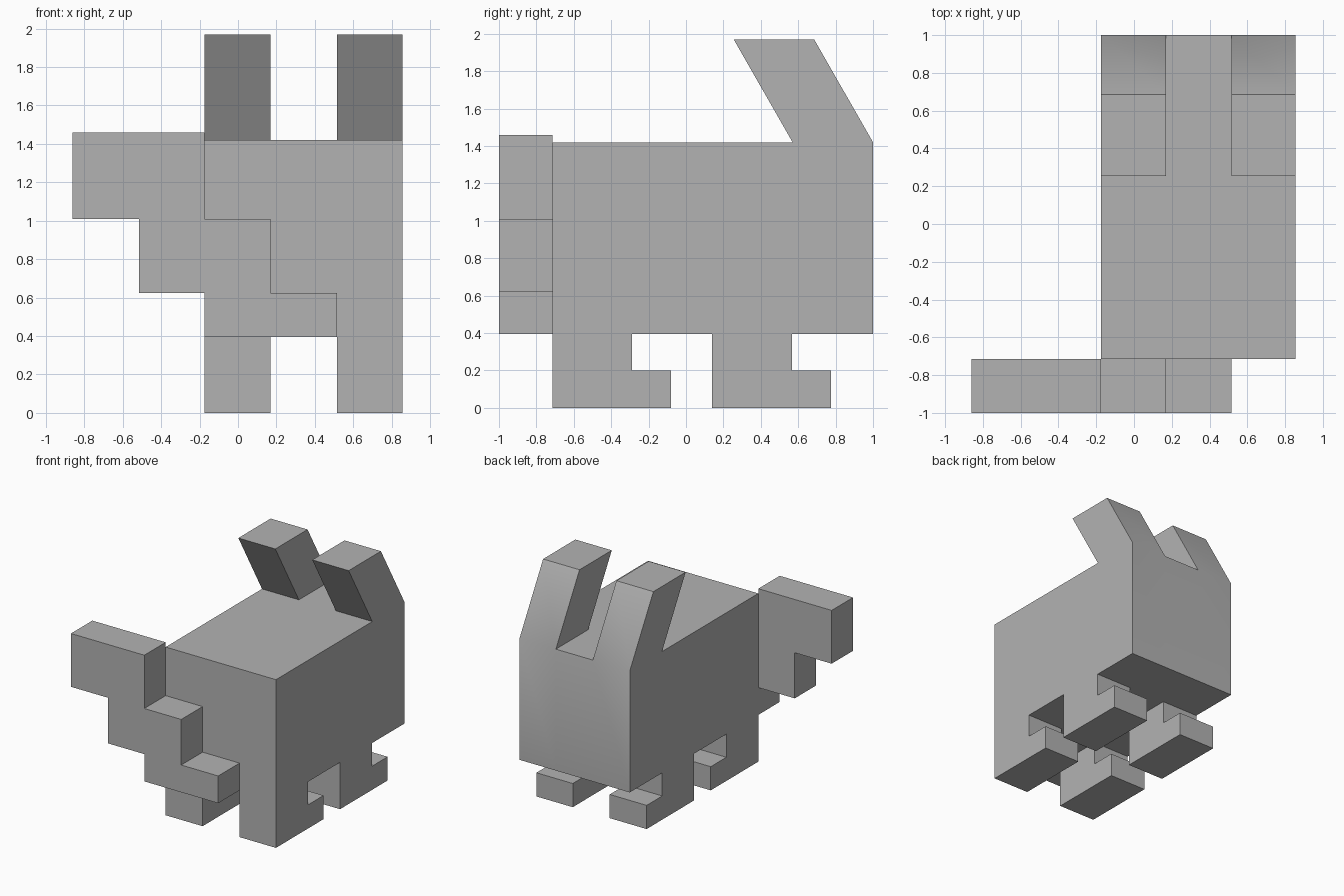
import bpy
import bmesh
from mathutils import Vector

cube = bpy.data.objects.get("Cube")
if cube:
    bpy.data.objects.remove(cube, do_unlink=True)

# One plain grey for every part
GREY = (0.45, 0.45, 0.45, 1.0)
grey = bpy.data.materials.new("plain_grey")
grey.use_nodes = True
grey.diffuse_color = GREY
grey.node_tree.nodes["Principled BSDF"].inputs["Base Color"].default_value = GREY

# Shared sizes
LEFT, RIGHT = 0.855, -0.175
INNER_LEFT, INNER_RIGHT = 0.515, 0.17
FRONT, BACK = -0.715, 1.0
BELLY, TOP = 0.395, 1.42


def finish(name, bm):
    bmesh.ops.recalc_face_normals(bm, faces=bm.faces[:])
    mesh = bpy.data.meshes.new(name)
    bm.to_mesh(mesh)
    bm.free()
    mesh.materials.append(grey)
    obj = bpy.data.objects.new(name, mesh)
    bpy.context.collection.objects.link(obj)
    return obj


def extrude_profile(name, points, offset):
    bm = bmesh.new()
    face = bm.faces.new([bm.verts.new(p) for p in points])
    result = bmesh.ops.extrude_face_region(bm, geom=[face], use_keep_orig=True)
    moved = [g for g in result["geom"] if isinstance(g, bmesh.types.BMVert)]
    bmesh.ops.translate(bm, verts=moved, vec=offset)
    return finish(name, bm)


# Body block, with two slanted prongs drawn up from its back corners
bm = bmesh.new()
bmesh.ops.create_cube(bm, size=1)
low, high = Vector((RIGHT, FRONT, BELLY)), Vector((LEFT, BACK, TOP))
bmesh.ops.scale(bm, vec=high - low, verts=bm.verts[:])
bmesh.ops.translate(bm, vec=(low + high) / 2, verts=bm.verts[:])
for spot, normal in (((INNER_LEFT, 0, 0), (1, 0, 0)),
                     ((INNER_RIGHT, 0, 0), (1, 0, 0)),
                     ((0, 0.57, 0), (0, 1, 0))):
    bmesh.ops.bisect_plane(bm, geom=bm.verts[:] + bm.edges[:] + bm.faces[:],
                           plane_co=spot, plane_no=normal)
bm.normal_update()
corners = []
for f in bm.faces:
    c = f.calc_center_median()
    outer = c.x > INNER_LEFT or c.x < INNER_RIGHT
    if f.normal.z > 0.9 and c.y > 0.57 and outer:
        corners.append(f)
prongs = bmesh.ops.extrude_discrete_faces(bm, faces=corners)["faces"]
bmesh.ops.translate(bm, verts=[v for f in prongs for v in f.verts],
                    vec=(0, -0.315, 0.55))
bmesh.ops.remove_doubles(bm, verts=bm.verts[:], dist=0.0001)
body = finish("body", bm)
bpy.context.view_layer.objects.active = body
body.select_set(True)
bpy.ops.object.shade_smooth_by_angle(angle=0.6)

# Stepped front piece, running diagonally down across the front
steps = [(-0.86, 1.01), (-0.515, 1.01), (-0.515, 0.625), (RIGHT, 0.625),
         (RIGHT, BELLY), (INNER_LEFT, BELLY), (INNER_LEFT, 0.625),
         (INNER_RIGHT, 0.625), (INNER_RIGHT, 1.01), (RIGHT, 1.01),
         (RIGHT, 1.46), (-0.86, 1.46)]
extrude_profile("stepped_front", [(x, -1.0, z) for x, z in steps],
                (0, FRONT + 1.0, 0))

# Four L-shaped legs, feet pointing back
for end, y in (("front", FRONT), ("rear", 0.14)):
    leg = [(y, 0), (y + 0.635, 0), (y + 0.635, 0.2), (y + 0.427, 0.2),
           (y + 0.427, BELLY), (y, BELLY)]
    for side, x0, x1 in (("right", RIGHT, INNER_RIGHT),
                         ("left", INNER_LEFT, LEFT)):
        extrude_profile(f"{end}_{side}_leg", [(x0, a, z) for a, z in leg],
                        (x1 - x0, 0, 0))
